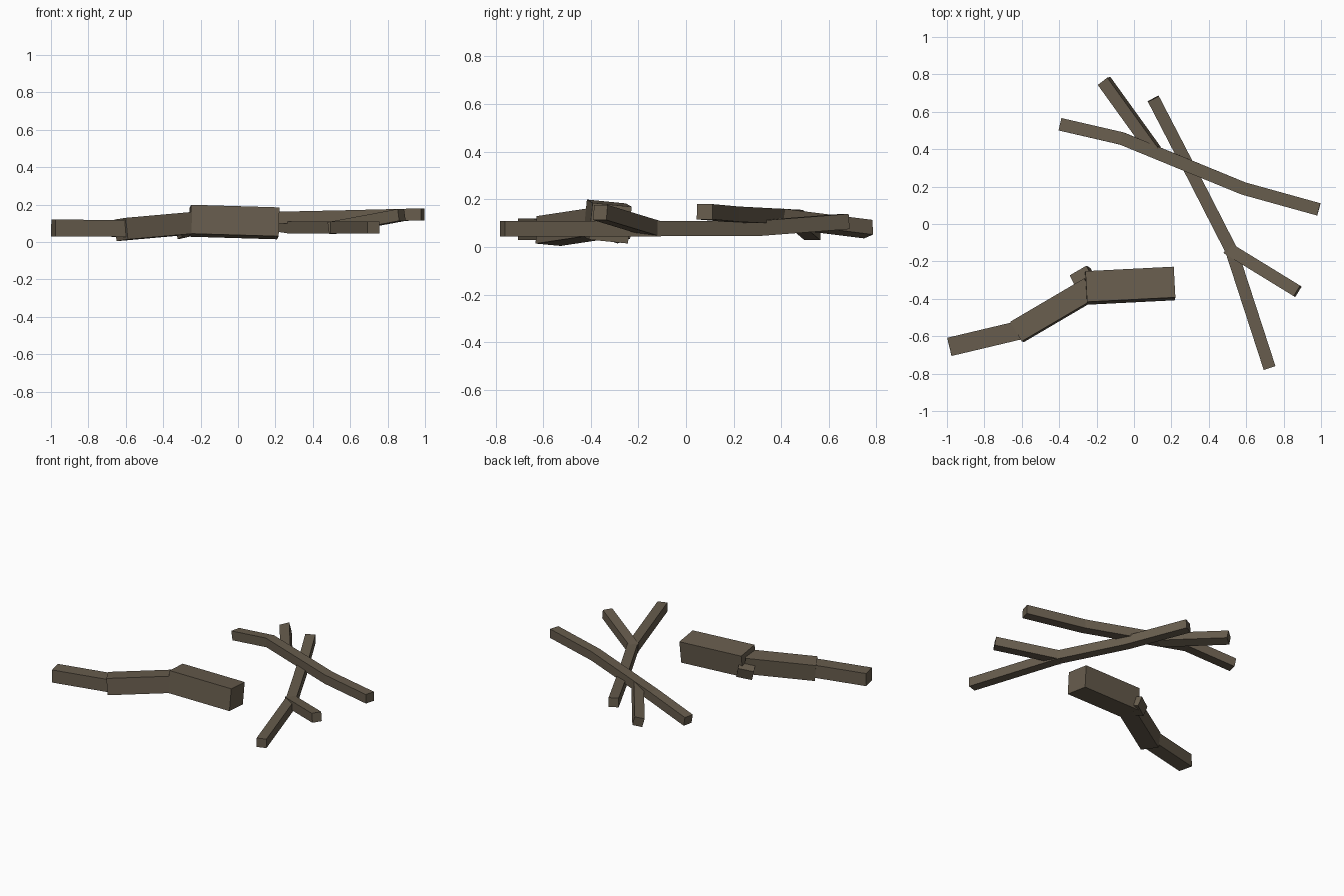
import bpy, bmesh, math
from mathutils import Vector

if "Cube" in bpy.data.objects:
    bpy.data.objects.remove(bpy.data.objects["Cube"])

bark = bpy.data.materials.new("brown bark")
bark.diffuse_color = (0.136, 0.108, 0.074, 1)
bark.use_nodes = True
bark.node_tree.nodes["Principled BSDF"].inputs["Base Color"].default_value = bark.diffuse_color


def beam(name, pts, w, h, roll=0.0):
    """Square-section stick along a path, with mitred bends."""
    pts = [Vector(p) for p in pts]
    bm = bmesh.new()
    rings = []
    for i, p in enumerate(pts):
        d_in = (p - pts[i - 1]).normalized() if i else None
        d_out = (pts[i + 1] - p).normalized() if i < len(pts) - 1 else None
        d = ((d_in or d_out) + (d_out or d_in)).normalized()
        s = d.cross(Vector((0, 0, 1))).normalized()
        u = s.cross(d)
        side = s * math.cos(roll) + u * math.sin(roll)
        up = u * math.cos(roll) - s * math.sin(roll)
        rings.append([bm.verts.new(p + side * a * w / 2 + up * b * h / 2)
                      for a, b in ((-1, -1), (1, -1), (1, 1), (-1, 1))])
    for r, q in zip(rings, rings[1:]):
        for k in range(4):
            bm.faces.new((r[k], r[(k + 1) % 4], q[(k + 1) % 4], q[k]))
    bm.faces.new(rings[0])
    bm.faces.new(rings[-1])
    bmesh.ops.recalc_face_normals(bm, faces=bm.faces)
    me = bpy.data.meshes.new(name)
    bm.to_mesh(me)
    bm.free()
    me.materials.append(bark)
    ob = bpy.data.objects.new(name, me)
    bpy.context.collection.objects.link(ob)
    return ob


# Thick log in three stepped blocks, with a broken stub
beam("log_thin_end", [(-0.987, -0.657, 0.075), (-0.60, -0.565, 0.073)], 0.10, 0.09)
beam("log_middle", [(-0.625, -0.577, 0.067), (-0.23, -0.345, 0.102)], 0.122, 0.116, 0.08)
beam("log_thick_end", [(-0.257, -0.342, 0.114), (0.215, -0.318, 0.10)], 0.165, 0.155, 0.10)
beam("log_stub", [(-0.235, -0.36, 0.095), (-0.288, -0.255, 0.06)], 0.105, 0.075, 0.2)

# Long stick lying low, with a rising side twig
beam("lower_stick", [(0.103, 0.67, 0.107), (0.30, 0.29, 0.078),
                     (0.52, -0.14, 0.077), (0.725, -0.77, 0.077)], 0.066, 0.064)
beam("lower_twig", [(0.50, -0.13, 0.075), (0.875, -0.36, 0.145)], 0.066, 0.064)

# Bent stick resting across it, with a twig reaching the ground
beam("upper_stick", [(-0.39, 0.532, 0.06), (-0.065, 0.457, 0.124),
                     (0.585, 0.19, 0.138), (0.988, 0.078, 0.148)], 0.068, 0.064)
beam("upper_twig", [(0.11, 0.39, 0.122), (-0.16, 0.765, 0.075)], 0.066, 0.064, 0.25)
